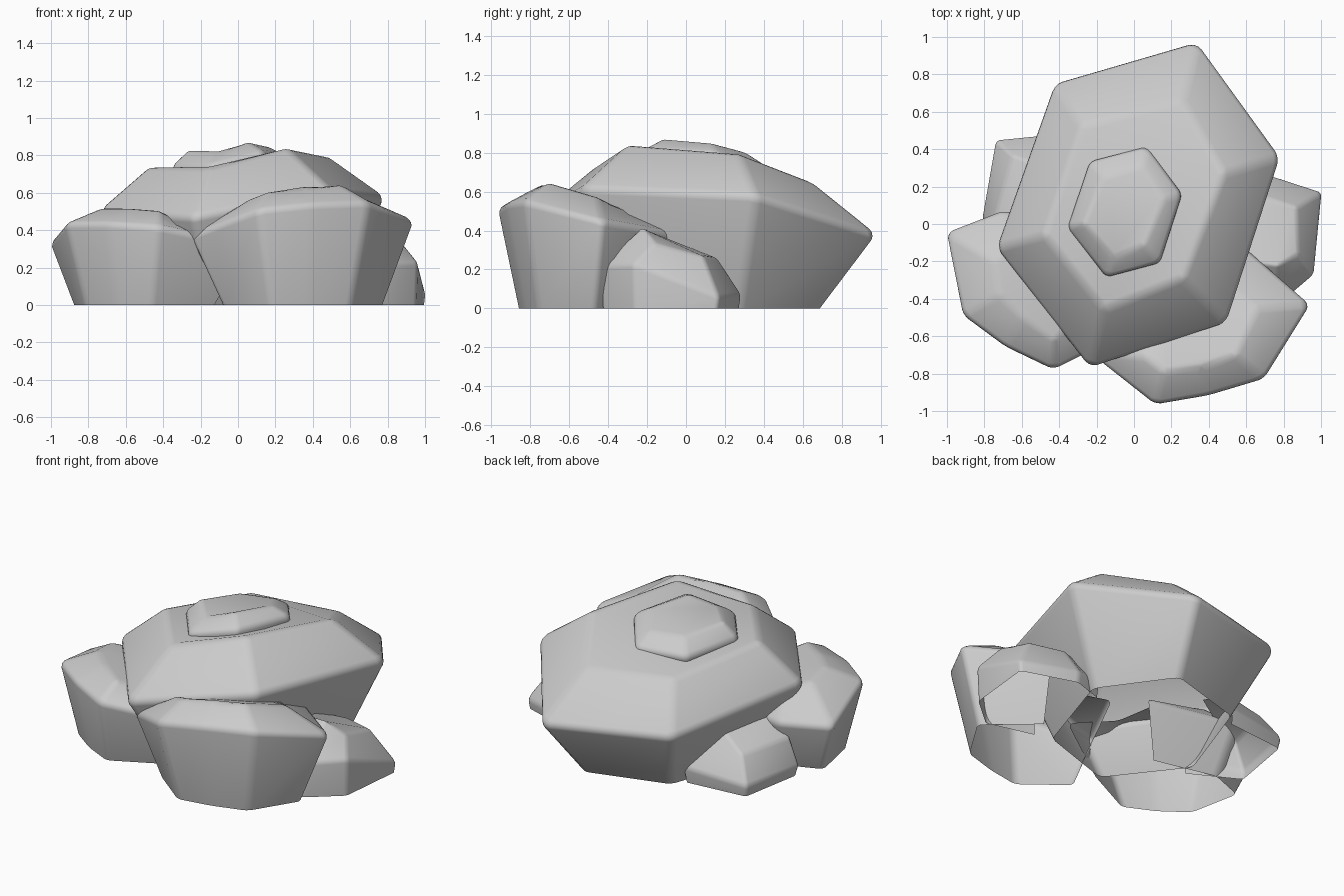
import bpy, bmesh
from mathutils import Vector

def rock(name, rim, top, base_scale, base_z=0.0, bevel=0.03, open_sides=()):
    """Faceted boulder, open underneath: base ring -> widest rim -> top ring.
    open_sides lists the side columns buried in the main boulder."""
    n = len(rim)
    rim = [Vector(p) for p in rim]
    c = sum(rim, Vector()) / n
    base = [(c.x + (p.x - c.x) * base_scale, c.y + (p.y - c.y) * base_scale, base_z) for p in rim]
    bm = bmesh.new()
    rings = [[bm.verts.new(p) for p in r] for r in (base, rim, top)]
    for lo, hi in zip(rings, rings[1:]):
        for i in range(n):
            j = (i + 1) % n
            if i not in open_sides:
                bm.faces.new((lo[i], lo[j], hi[j], hi[i]))
    bm.faces.new(rings[-1])
    bmesh.ops.delete(bm, geom=[v for v in bm.verts if not v.link_faces], context='VERTS')
    bmesh.ops.recalc_face_normals(bm, faces=bm.faces)
    for f in bm.faces:
        f.smooth = True
    me = bpy.data.meshes.new(name)
    bm.to_mesh(me)
    bm.free()
    ob = bpy.data.objects.new(name, me)
    bpy.context.collection.objects.link(ob)
    # softened edges
    m = ob.modifiers.new("soft_edges", 'BEVEL')
    m.width = bevel
    m.segments = 3
    m.limit_method = 'NONE'
    return ob

# main boulder
rock("main_boulder",
     [(-.745, -.13, .51), (-.24, -.78, .47), (.50, -.535, .62), (.79, .36, .58), (.34, .985, .38), (-.43, .76, .41)],
     [(-.48, -.06, .74), (-.16, -.46, .73), (.26, -.29, .845), (.48, .27, .80), (.26, .66, .64), (-.28, .53, .67)],
     .67, bevel=.035)

# raised slab on the summit
rock("summit_slab",
     [(-.36, -.02, .74), (-.15, -.29, .75), (.14, -.21, .82), (.26, .16, .80), (.07, .42, .73), (-.24, .34, .72)],
     [(-.27, 0, .83), (-.11, -.18, .81), (.05, -.11, .875), (.16, .13, .85), (.05, .31, .80), (-.16, .25, .80)],
     .95, base_z=.67, bevel=.025)

# front right boulder
rock("front_right_boulder",
     [(-.26, -.68, .37), (.11, -.97, .51), (.40, -.92, .54), (.70, -.83, .55), (.95, -.43, .45),
      (.55, -.08, .39), (.0, -.2, .33)],
     [(.06, -.71, .57), (.16, -.79, .61), (.36, -.77, .62), (.54, -.70, .65), (.66, -.45, .57),
      (.45, -.3, .50), (.2, -.35, .38)],
     .72, open_sides=(5,))

# front left boulder
rock("front_left_boulder",
     [(-1.01, -.04, .33), (-.92, -.49, .44), (-.69, -.66, .44), (-.43, -.785, .42), (.04, -.55, .32),
      (-.15, -.05, .33), (-.7, .08, .32)],
     [(-.75, -.2, .50), (-.72, -.38, .52), (-.59, -.50, .52), (-.42, -.62, .51), (-.30, -.5, .44),
      (-.35, -.2, .44), (-.6, -.1, .46)],
     .72, open_sides=(4,))

# right side boulder
rock("right_boulder",
     [(.45, -.36, .2), (.76, -.44, .22), (.96, -.27, .23), (1.005, .17, .06), (.65, .285, .07), (.45, .22, .1)],
     [(.6, -.2, .40), (.77, -.22, .42), (.88, -.16, .33), (.87, .09, .27), (.66, .16, .26), (.55, .1, .28)],
     .97, bevel=.02, open_sides=(5,))

# back left boulder
rock("back_left_boulder",
     [(-.815, .02, .06), (-.5, -.15, .1), (-.2, .1, .1), (-.33, .49, .1), (-.74, .45, .07)],
     [(-.75, .02, .23), (-.62, .0, .33), (-.42, .12, .35), (-.46, .30, .32), (-.65, .37, .22)],
     .95, bevel=.02, open_sides=(1, 2))
